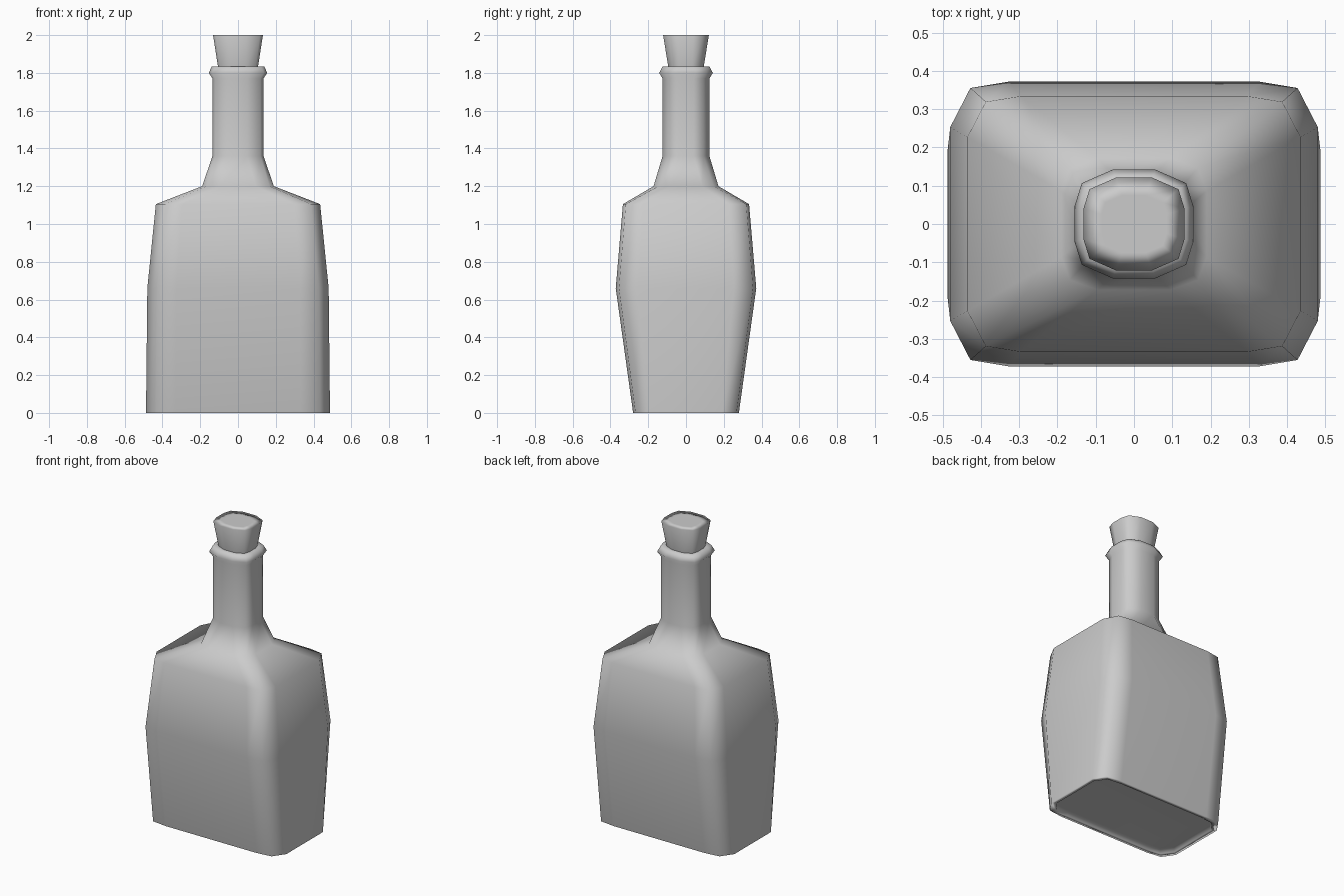
import bpy, bmesh

if "Cube" in bpy.data.objects:
    bpy.data.objects.remove(bpy.data.objects["Cube"])


def ring_points(z, hx, hy, fx, cx, cy, fy):
    """Twelve-sided rounded rectangle; ratios give flat ends and corner."""
    q = [(hx, hy * fy), (hx * cx, hy * cy), (hx * fx, hy)]
    pts = list(q)
    pts += [(-x, y) for x, y in reversed(q)]
    pts += [(-x, -y) for x, y in q]
    pts += [(x, -y) for x, y in reversed(q)]
    return [(x, y, z) for x, y in pts]


def loft(name, rings, caps=(True, True)):
    """Skin a stack of rings, cap the chosen ends and shade smooth."""
    bm = bmesh.new()
    loops = [[bm.verts.new(p) for p in ring_points(*r)] for r in rings]
    for a, b in zip(loops, loops[1:]):
        for i in range(12):
            j = (i + 1) % 12
            bm.faces.new((a[i], a[j], b[j], b[i]))
    if caps[0]:
        bm.faces.new(list(reversed(loops[0])))
    if caps[1]:
        bm.faces.new(loops[-1])
    for f in bm.faces:
        f.smooth = True
    mesh = bpy.data.meshes.new(name)
    bm.to_mesh(mesh)
    bm.free()
    obj = bpy.data.objects.new(name, mesh)
    bpy.context.collection.objects.link(obj)
    # Large faces dominate the shading, so the broad sides read as flat
    obj.modifiers.new("weighted_normals", 'WEIGHTED_NORMAL')
    return obj


BODY = (0.68, 0.89, 0.955, 0.68)
SHOULDER = (0.5, 0.88, 0.85, 0.5)
NECK = (0.36, 0.88, 0.75, 0.33)

# Bottle: recessed base, bulging body, sloped shoulder, neck and open lip
loft("bottle", [
    (0.035, 0.452, 0.246, *BODY),
    (0.0, 0.457, 0.25, *BODY),
    (0.0, 0.487, 0.28, *BODY),
    (0.66, 0.48, 0.372, *BODY),
    (1.105, 0.435, 0.334, *BODY),
    (1.2, 0.19, 0.172, *SHOULDER),
    (1.36, 0.135, 0.124, *NECK),
    (1.77, 0.135, 0.124, *NECK),
    (1.80, 0.155, 0.142, *NECK),
    (1.835, 0.138, 0.124, *NECK),
    (1.835, 0.104, 0.092, *NECK),
], caps=(True, False))

# Stopper: tapered cork standing in the mouth of the neck
loft("cork", [
    (1.82, 0.104, 0.092, *NECK),
    (2.0, 0.132, 0.121, *NECK),
    (2.0, 0.085, 0.075, *NECK),
], caps=(False, True))
